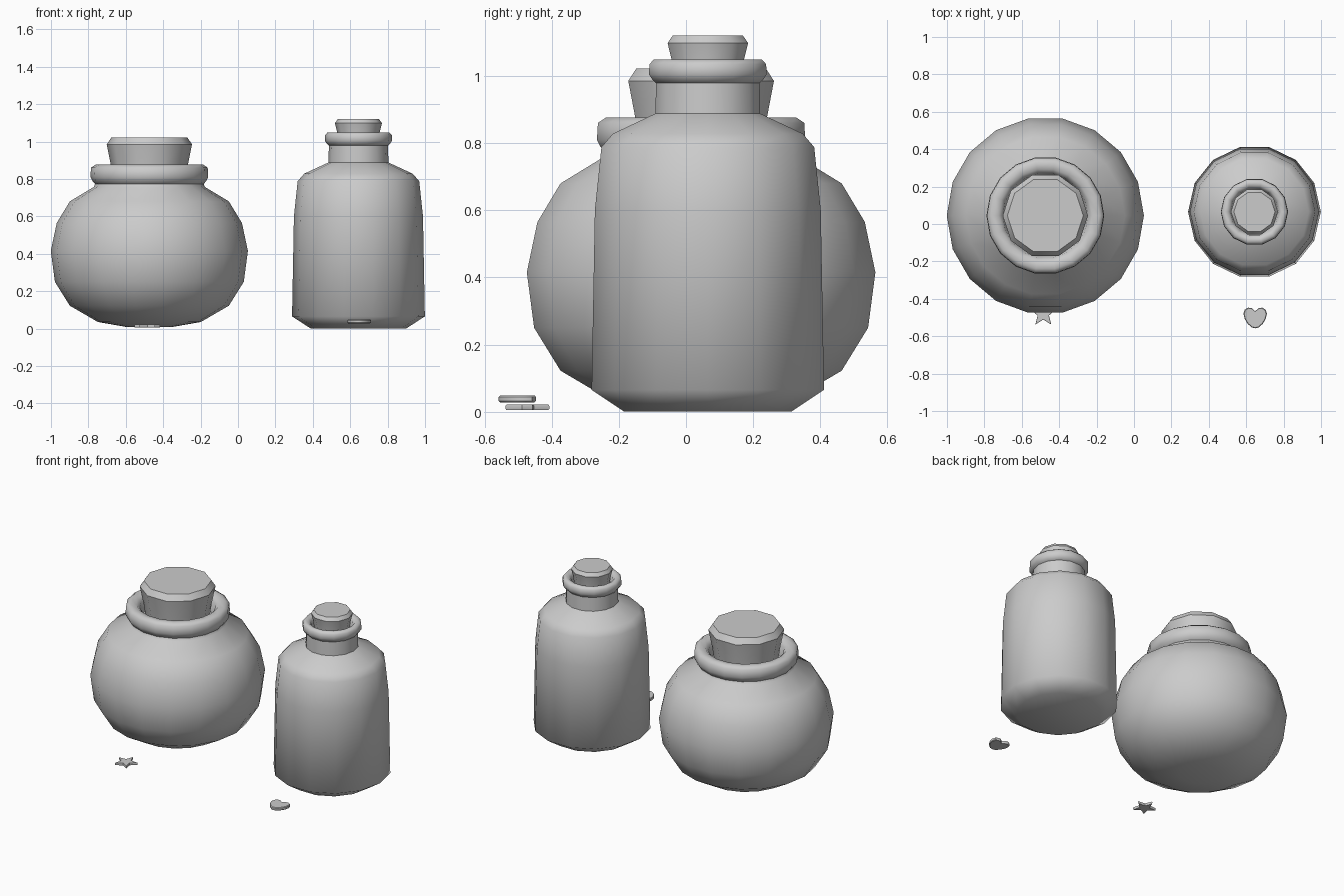
import bpy, bmesh
from math import sin, cos, pi, radians

if "Cube" in bpy.data.objects:
    bpy.data.objects.remove(bpy.data.objects["Cube"])


def finish(name, bm, angle):
    bmesh.ops.recalc_face_normals(bm, faces=bm.faces)
    mesh = bpy.data.meshes.new(name)
    bm.to_mesh(mesh)
    bm.free()
    obj = bpy.data.objects.new(name, mesh)
    bpy.context.collection.objects.link(obj)
    bpy.ops.object.select_all(action='DESELECT')
    obj.select_set(True)
    bpy.context.view_layer.objects.active = obj
    bpy.ops.object.shade_smooth_by_angle(angle=radians(angle))
    return obj


def lathe(name, profile, sides, center, angle=60):
    """Revolve (radius, z) points round a vertical axis and cap both ends."""
    bm = bmesh.new()
    rings = [[bm.verts.new((center[0] + r * cos(2 * pi * i / sides),
                            center[1] + r * sin(2 * pi * i / sides), z))
              for i in range(sides)] for r, z in profile]
    for a, b in zip(rings, rings[1:]):
        for i in range(sides):
            j = (i + 1) % sides
            bm.faces.new((a[i], a[j], b[j], b[i]))
    bm.faces.new(rings[0])
    bm.faces.new(rings[-1])
    return finish(name, bm, angle)


def charm(name, outline, center, z0, z1, bevel):
    """Extrude a flat outline between two heights, with softened rims."""
    bm = bmesh.new()
    levels = [(1 - bevel, z0), (1, z0 + 0.004), (1, z1 - 0.004), (1 - bevel, z1)]
    rings = [[bm.verts.new((center[0] + x * s, center[1] + y * s, z))
              for x, y in outline] for s, z in levels]
    n = len(outline)
    for a, b in zip(rings, rings[1:]):
        for i in range(n):
            j = (i + 1) % n
            bm.faces.new((a[i], a[j], b[j], b[i]))
    bm.faces.new(rings[0])
    bm.faces.new(rings[-1])
    return finish(name, bm, 40)


POT = (-0.474, 0.045)
BOTTLE = (0.644, 0.065)

# Round pot: bulbous body, then rolled lip turning into the mouth
lathe("round_pot", [(0.12, 0.008), (0.275, 0.035), (0.425, 0.122), (0.505, 0.25),
                    (0.527, 0.415), (0.495, 0.565), (0.425, 0.68), (0.297, 0.757),
                    (0.29, 0.775)], 18, POT)
lathe("round_pot_lip", [(0.28, 0.76), (0.305, 0.79), (0.315, 0.81), (0.312, 0.86),
                        (0.288, 0.876), (0.25, 0.872), (0.228, 0.85),
                        (0.215, 0.78)], 18, POT)
lathe("round_pot_cork", [(0.19, 0.77), (0.205, 0.87), (0.228, 0.985),
                         (0.203, 1.022)], 10, POT, 35.9 + 5)

# Tall bottle: straight body, sloping shoulder, neck and lip
lathe("tall_bottle", [(0.255, 0.0), (0.355, 0.065), (0.345, 0.60), (0.325, 0.788),
                      (0.29, 0.828), (0.16, 0.888), (0.158, 0.99)], 14, BOTTLE)
lathe("tall_bottle_lip", [(0.155, 0.975), (0.17, 0.99), (0.18, 1.005), (0.178, 1.035),
                          (0.165, 1.049), (0.142, 1.046), (0.128, 1.03),
                          (0.12, 0.99)], 14, BOTTLE)
lathe("tall_bottle_cork", [(0.105, 0.985), (0.113, 1.047), (0.126, 1.098),
                           (0.11, 1.12)], 10, BOTTLE, 40.9)

# Star charm in front of the pot
star = []
for k in range(10):
    r = 0.072 if k % 2 == 0 else 0.032
    t = pi / 2 + k * pi / 5
    star.append((r * cos(t), r * sin(t)))
charm("star_charm", star, (-0.485, -0.479), 0.005, 0.021, 0.04)

# Heart charm in front of the bottle
half = [(0, 0.034), (0.018, 0.05), (0.038, 0.053), (0.056, 0.042), (0.063, 0.02),
        (0.056, -0.008), (0.04, -0.034), (0.018, -0.053)]
heart = half + [(0, -0.058)] + [(-x, y) for x, y in reversed(half[1:])]
charm("heart_charm", heart, (0.648, -0.5), 0.028, 0.048, 0.07)
